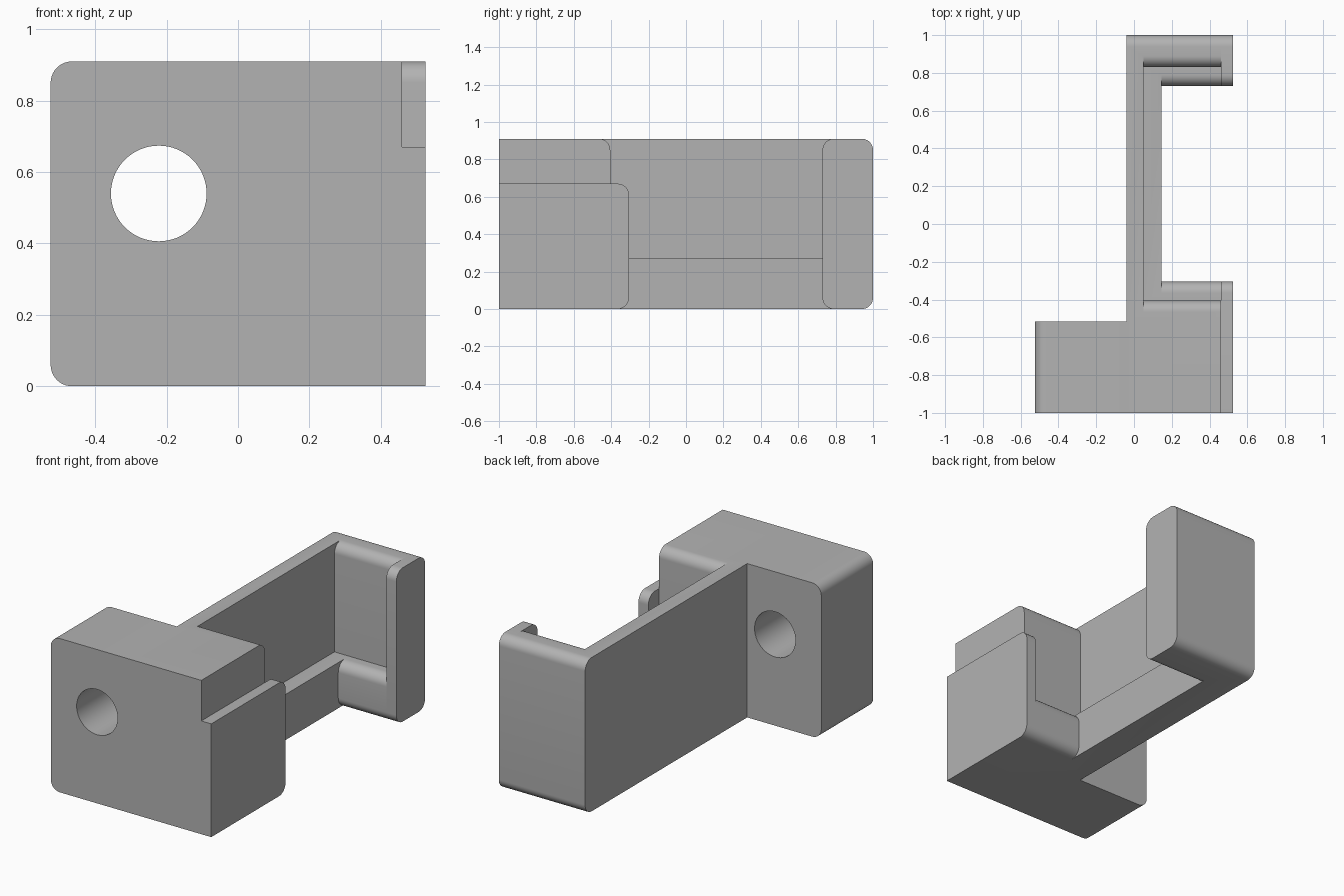
import bpy, bmesh, math
from mathutils import Vector

cube = bpy.data.objects.get("Cube")
if cube:
    bpy.data.objects.remove(cube, do_unlink=True)

grey = bpy.data.materials.new("matte grey")
grey.use_nodes = True
GREY = (0.45, 0.45, 0.45, 1)
grey.diffuse_color = GREY
grey.node_tree.nodes["Principled BSDF"].inputs["Base Color"].default_value = GREY

R = 0.06            # edge rounding
TOP, SHELF, STEP = 0.91, 0.27, 0.67
FRONT, BACK = -1.0, 1.0
LIP_F, POCKET_F = -0.305, -0.405
LIP_B, POCKET_B = 0.73, 0.83
WALL, X_POCKET, X_SHELF, X_LIP, SIDE = -0.04, 0.05, 0.145, 0.46, 0.525


def rounded(points, steps=10):
    """Replace each corner (a, b, radius) of a right-angled outline by an arc."""
    out = []
    for i, (a, b, r) in enumerate(points):
        p = Vector((a, b))
        if not r:
            out.append(p)
            continue
        u = (Vector(points[i - 1][:2]) - p).normalized() * r
        v = (Vector(points[(i + 1) % len(points)][:2]) - p).normalized() * r
        for k in range(steps + 1):
            t = math.pi / 2 * k / steps
            out.append(p + u * (1 - math.sin(t)) + v * (1 - math.cos(t)))
    return out


def extrude(name, points, axis, start, end):
    """Extrude a (y, z) outline along x, or an (x, z) outline along y."""
    place = (lambda p: (start, p.x, p.y)) if axis == "x" else (lambda p: (p.x, start, p.y))
    move = (end - start, 0, 0) if axis == "x" else (0, end - start, 0)
    bm = bmesh.new()
    face = bm.faces.new([bm.verts.new(place(p)) for p in rounded(points)])
    ext = bmesh.ops.extrude_face_region(bm, geom=[face])
    verts = [g for g in ext["geom"] if isinstance(g, bmesh.types.BMVert)]
    bmesh.ops.translate(bm, verts=verts, vec=move)
    bmesh.ops.recalc_face_normals(bm, faces=bm.faces)
    mesh = bpy.data.meshes.new(name)
    bm.to_mesh(mesh)
    bm.free()
    mesh.materials.append(grey)
    obj = bpy.data.objects.new(name, mesh)
    bpy.context.collection.objects.link(obj)
    return obj


def combine(target, other, operation):
    """Apply a boolean and drop the second object."""
    mod = target.modifiers.new(operation.lower(), "BOOLEAN")
    mod.operation, mod.object, mod.solver = operation, other, "EXACT"
    bpy.context.view_layer.objects.active = target
    bpy.ops.object.modifier_apply(modifier=mod.name)
    bpy.data.objects.remove(other, do_unlink=True)


# long side wall, rounded at the back end
body = extrude("holder_body", [(FRONT, 0, 0), (BACK, 0, R), (BACK, TOP, R), (FRONT, TOP, 0)],
               "x", WALL, X_POCKET)

# shelf running along the foot of the wall, with both pocket ends
shelf = extrude("shelf", [(FRONT, 0, 0), (BACK, 0, R), (BACK, TOP, R), (POCKET_B, TOP, R),
                          (POCKET_B, SHELF, 0), (POCKET_F, SHELF, 0),
                          (POCKET_F, TOP, R), (FRONT, TOP, 0)], "x", X_POCKET, X_SHELF)

# stepped end walls with low ledges
front_end = extrude("front_end", [(FRONT, 0, 0), (LIP_F, 0, R), (LIP_F, SHELF, R),
                                  (POCKET_F, SHELF, 0), (POCKET_F, TOP, R),
                                  (FRONT, TOP, 0)], "x", X_SHELF, X_LIP)
back_end = extrude("back_end", [(LIP_B, 0, R), (BACK, 0, R), (BACK, TOP, R),
                                (POCKET_B, TOP, R), (POCKET_B, SHELF, 0),
                                (LIP_B, SHELF, R)], "x", X_SHELF, X_LIP)

# retaining lips on the open side
front_lip = extrude("front_lip", [(FRONT, 0, 0), (LIP_F, 0, R), (LIP_F, STEP, R),
                                  (FRONT, STEP, 0)], "x", X_LIP, SIDE)
back_lip = extrude("back_lip", [(LIP_B, 0, R), (BACK, 0, R), (BACK, TOP, R),
                                (LIP_B, TOP, R)], "x", X_LIP, SIDE)

# mounting block on the outer side
mount = extrude("mount_block", [(-SIDE, 0, R), (WALL, 0, 0), (WALL, TOP, 0), (-SIDE, TOP, R)],
                "y", FRONT, -0.515)

for part in (shelf, front_end, back_end, front_lip, back_lip, mount):
    combine(body, part, "UNION")

# round screw hole through the mounting block
bpy.ops.mesh.primitive_cylinder_add(vertices=64, radius=0.134, depth=0.8,
                                    location=(-0.222, -0.76, 0.54),
                                    rotation=(math.pi / 2, 0, 0))
hole = bpy.context.object
hole.name = "hole_cutter"
hole.hide_render = True
hole.data.materials.append(grey)
combine(body, hole, "DIFFERENCE")

# merge flat areas, then smooth only the rounded edges
bm = bmesh.new()
bm.from_mesh(body.data)
bmesh.ops.remove_doubles(bm, verts=bm.verts, dist=0.0005)
bmesh.ops.dissolve_limit(bm, angle_limit=math.radians(1), verts=bm.verts, edges=bm.edges)
bm.to_mesh(body.data)
bm.free()
bpy.ops.object.select_all(action="DESELECT")
body.select_set(True)
bpy.context.view_layer.objects.active = body
bpy.ops.object.shade_smooth_by_angle(angle=math.radians(30))
